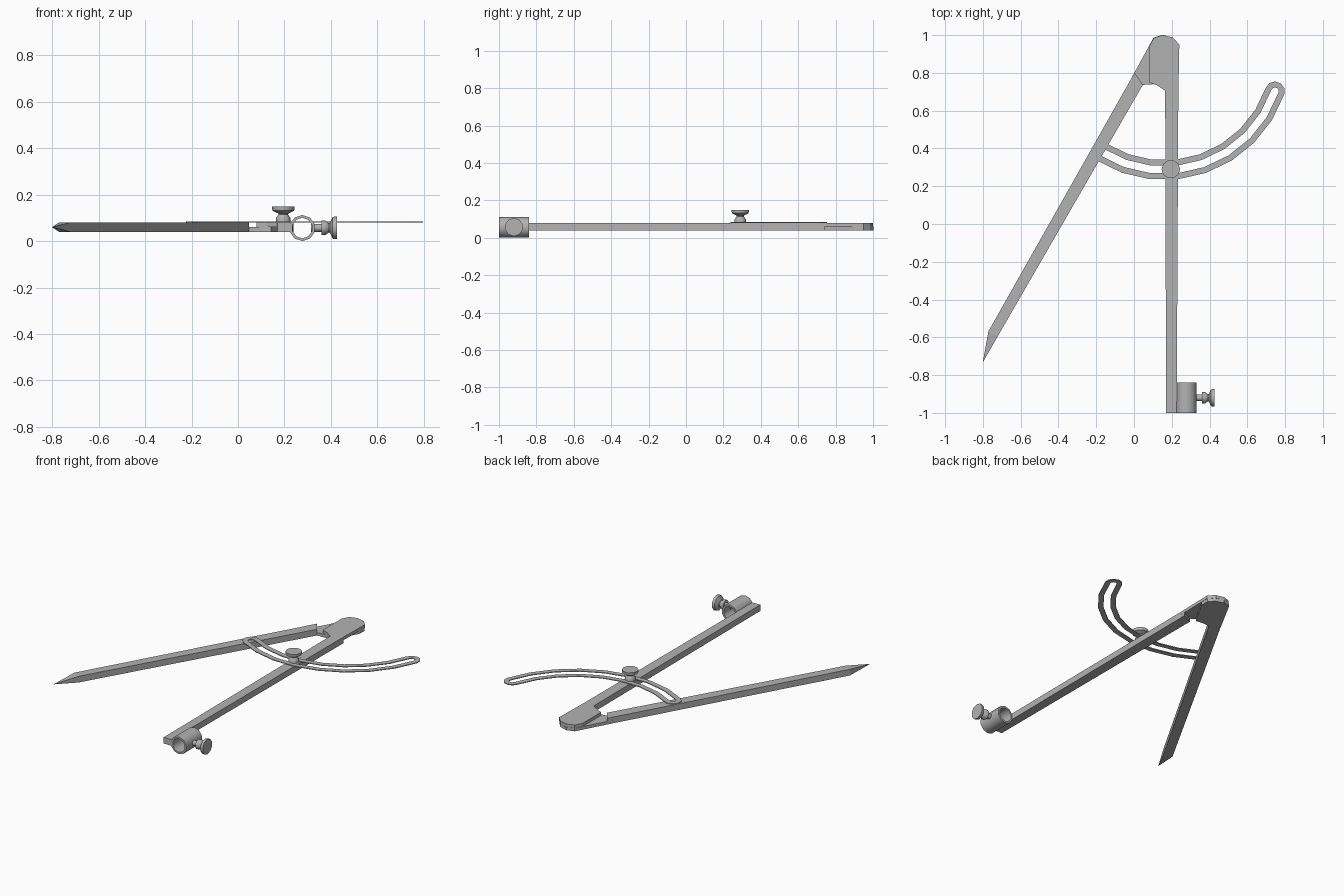
import bpy, bmesh, math
from mathutils import Matrix, Vector

cube = bpy.data.objects.get("Cube")
if cube:
    bpy.data.objects.remove(cube, do_unlink=True)

steel = bpy.data.materials.new("satin_steel")
steel.use_nodes = True
GREY = (0.45, 0.45, 0.45, 1)
steel.diffuse_color = GREY
steel.node_tree.nodes["Principled BSDF"].inputs["Base Color"].default_value = GREY

LOW, MID, TOP = 0.04, 0.06, 0.08   # leg thickness levels
PIVOT = Vector((0.16, 0.905))      # hinge centre
APEX = Vector((0.235, 1.206, MID)) # where the outer leg edges meet


def finish(name, bm, matrix=None, smooth=False):
    if matrix:
        bm.transform(matrix)
    bmesh.ops.recalc_face_normals(bm, faces=bm.faces)
    mesh = bpy.data.meshes.new(name)
    bm.to_mesh(mesh)
    bm.free()
    mesh.materials.append(steel)
    obj = bpy.data.objects.new(name, mesh)
    bpy.context.collection.objects.link(obj)
    if smooth:
        bpy.ops.object.select_all(action='DESELECT')
        obj.select_set(True)
        bpy.context.view_layer.objects.active = obj
        bpy.ops.object.shade_smooth_by_angle(angle=math.radians(40))
    return obj


def prism(bm, outline, z0, z1):
    """Extrude a flat outline; returns the side faces."""
    base = [bm.verts.new((x, y, z0)) for x, y in outline]
    cap = [bm.verts.new((x, y, z1)) for x, y in outline]
    bm.faces.new(base[::-1])
    bm.faces.new(cap)
    n = len(base)
    return [bm.faces.new((base[i], base[(i + 1) % n], cap[(i + 1) % n], cap[i]))
            for i in range(n)]


def lathe(name, profile, matrix, sides=10):
    """Turn (height, radius) pairs around z; the ends are capped."""
    bm = bmesh.new()
    rings = []
    for h, r in profile:
        rings.append([bm.verts.new((r * math.cos(a), r * math.sin(a), h))
                      for a in (2 * math.pi * i / sides for i in range(sides))])
    for a, b in zip(rings, rings[1:]):
        for i in range(sides):
            j = (i + 1) % sides
            bm.faces.new((a[i], a[j], b[j], b[i]))
    bm.faces.new(rings[0][::-1])
    bm.faces.new(rings[-1])
    return finish(name, bm, matrix, smooth=True)


# Legs: half-thickness hinge plate plus a full-thickness tapered shank
HINGE = [(0.235, 0.70), (0.24, 0.95), (0.205, 0.988), (0.15, 1.0), (0.105, 0.985),
         (0.08, 0.94), (0.08, 0.75), (0.12, 0.735), (0.165, 0.705)]


def leg(name, end_y, pointed, matrix=None):
    bm = bmesh.new()
    prism(bm, HINGE, MID, TOP)
    shank = [(0.165, 0.705), (0.17, end_y), (0.226, end_y), (0.235, 0.74)]
    sides = prism(bm, shank, LOW, TOP)
    if pointed:
        tip = bmesh.ops.poke(bm, faces=[sides[1]])["verts"][0]
        tip.co = (0.17, -0.992, MID)
    return finish(name, bm, matrix)


leg("holder_leg", -1.0, False)
flip = (Matrix.Translation(APEX) @ Matrix.Rotation(math.radians(-29.8), 4, 'Z')
        @ Matrix.Rotation(math.pi, 4, 'Y') @ Matrix.Translation(-APEX))
leg("point_leg", -0.834, True, flip)


# Slotted arc: a bent capsule with a concentric bent slot
def capsule(half, radius=0.62, start=237.5, end=341, steps=8, cap=5):
    pts = []

    def polar(r, deg):
        a = math.radians(deg)
        return Vector((math.cos(a), math.sin(a))) * r

    angles = [start + (end - start) * i / steps for i in range(steps + 1)]
    pts += [PIVOT + polar(radius + half, a) for a in angles]
    pts += [PIVOT + polar(radius, end) + polar(half, end + 180 * i / cap)
            for i in range(1, cap)]
    pts += [PIVOT + polar(radius - half, a) for a in reversed(angles)]
    pts += [PIVOT + polar(radius, start) + polar(half, start + 180 + 180 * i / cap)
            for i in range(1, cap)]
    return pts


bm = bmesh.new()
loops = [[bm.verts.new((p.x, p.y, z)) for p in capsule(half)]
         for half, z in ((0.052, TOP), (0.052, 0.085), (0.02, 0.085), (0.02, TOP))]
count = len(loops[0])
for k in range(4):
    a, b = loops[k], loops[(k + 1) % 4]
    for i in range(count):
        j = (i + 1) % count
        bm.faces.new((a[i], a[j], b[j], b[i]))
finish("slotted_arc", bm)

# Thumb screws
SCREW = [(0, 0.031), (0.017, 0.031), (0.031, 0.02), (0.036, 0.022),
         (0.048, 0.047), (0.066, 0.049)]
lathe("arc_screw", SCREW, Matrix.Translation((0.195, 0.29, 0.083)))
stem = [(0, 0.017), (0.045, 0.017)] + [(h + 0.045, r) for h, r in SCREW]
lathe("holder_screw", stem,
      Matrix.Translation((0.315, -0.92, 0.057)) @ Matrix.Rotation(math.pi / 2, 4, 'Y'))

# Pencil holder: an open tube along y
bm = bmesh.new()
N = 10
tube = []
for r, y in ((0.056, -1.0), (0.056, -0.84), (0.044, -0.84), (0.044, -1.0)):
    tube.append([bm.verts.new((0.277 + r * math.cos(a), y, 0.056 + r * math.sin(a)))
                 for a in (2 * math.pi * (i + 0.5) / N for i in range(N))])
for k in range(4):
    a, b = tube[k], tube[(k + 1) % 4]
    for i in range(N):
        j = (i + 1) % N
        bm.faces.new((a[i], a[j], b[j], b[i]))
finish("pencil_holder", bm, smooth=True)
